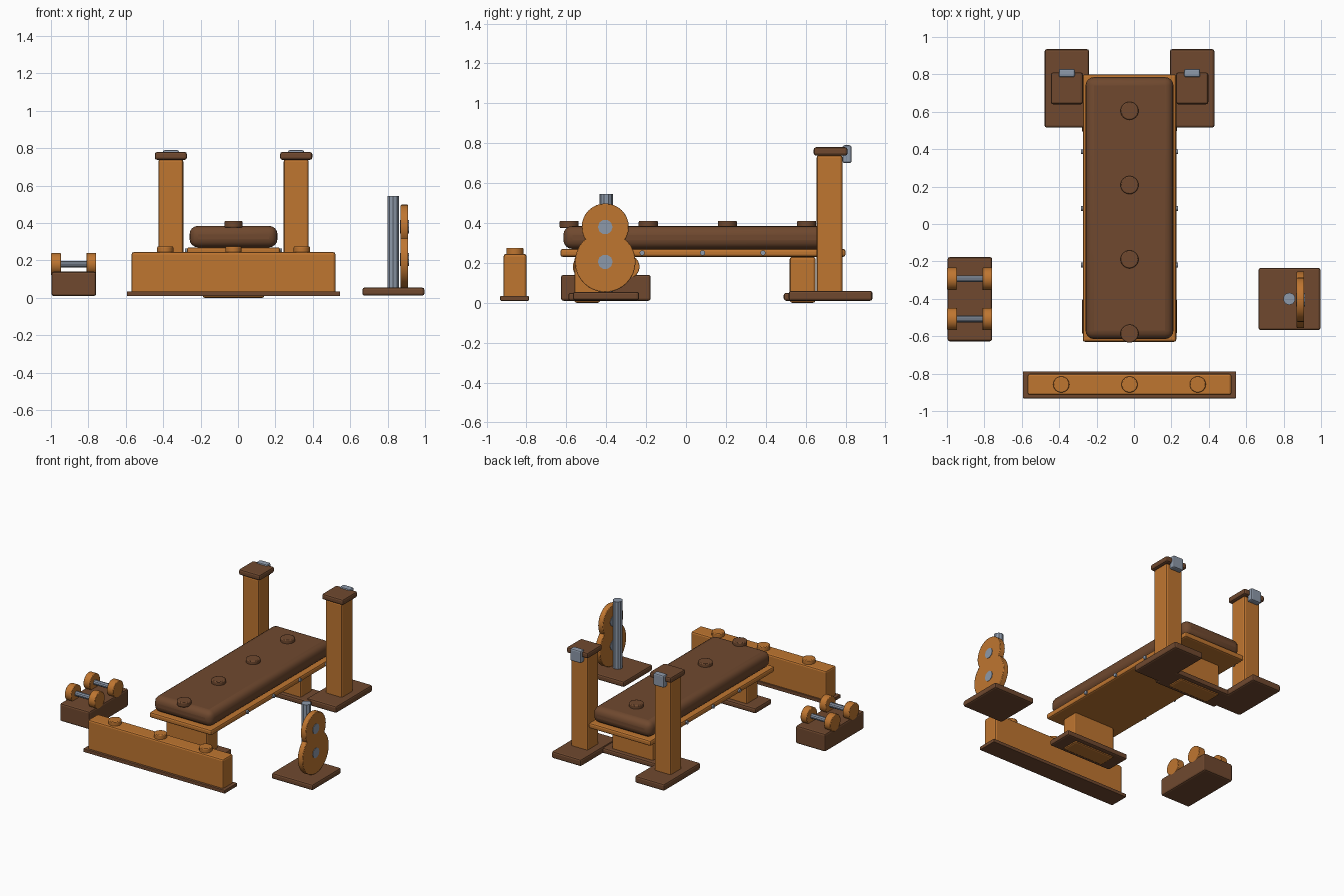
import bpy
from math import pi, radians

cube = bpy.data.objects.get("Cube")
if cube:
    bpy.data.objects.remove(cube, do_unlink=True)


def make_material(name, colour):
    mat = bpy.data.materials.new(name)
    mat.use_nodes = True
    mat.diffuse_color = (*colour, 1)
    mat.node_tree.nodes["Principled BSDF"].inputs["Base Color"].default_value = (*colour, 1)
    return mat


ORANGE = make_material("orange wood", (0.52, 0.18, 0.03))
BROWN = make_material("brown leather", (0.16, 0.066, 0.028))
STEEL = make_material("blue grey steel", (0.27, 0.32, 0.40))


def finish(obj, name, mat, bevel, segments):
    obj.name = name
    obj.data.materials.append(mat)
    if bevel:
        mod = obj.modifiers.new("rounded edges", "BEVEL")
        mod.width = bevel
        mod.segments = segments
        mod.limit_method = "ANGLE"
        mod.angle_limit = radians(50)
    return obj


def box(name, x, y, z, mat, bevel=0.012, segments=2):
    """Box from (low, high) ranges on each axis."""
    bpy.ops.mesh.primitive_cube_add(size=1, location=[sum(r) / 2 for r in (x, y, z)])
    obj = bpy.context.object
    obj.scale = [r[1] - r[0] for r in (x, y, z)]
    bpy.ops.object.transform_apply(location=False, rotation=False, scale=True)
    return finish(obj, name, mat, bevel, segments)


def cylinder(name, centre, radius, length, mat, axis="z", sides=32, bevel=0.0):
    turn = (0, pi / 2, 0) if axis == "x" else (0, 0, 0)
    bpy.ops.mesh.primitive_cylinder_add(vertices=sides, radius=radius, depth=length,
                                        location=centre, rotation=turn)
    obj = finish(bpy.context.object, name, mat, bevel, 2)
    if sides > 16:
        bpy.ops.object.shade_smooth_by_angle(angle=radians(35))
    return obj


def around(centre, half):
    return (centre - half, centre + half)


MID = -0.024  # centre line of the bench

# Bench board and cushion
box("bench_board", around(MID, 0.25), (-0.63, 0.80), (0.23, 0.27), ORANGE)
box("bench_cushion", around(MID, 0.235), (-0.615, 0.785), (0.27, 0.385), BROWN, 0.045, 4)
bpy.ops.object.shade_smooth_by_angle(angle=radians(40))
for i in range(4):
    cylinder("cushion_button", (MID, -0.586 + i * 0.397, 0.393), 0.048, 0.036, BROWN, bevel=0.006)

# Bolts along both edges of the board
for side in (-1, 1):
    for i in range(4):
        cylinder("board_bolt", (MID + side * 0.25, -0.22 + i * 0.303 - 0.0, 0.25),
                 0.013, 0.02, STEEL, "x", 12)

# Bench legs on foot plates
for label, y in (("front", -0.495), ("rear", 0.585)):
    box(label + "_leg", around(MID, 0.165), around(y, 0.065), (0, 0.23), ORANGE)
    box(label + "_foot", around(MID, 0.255), around(y, 0.095), (0.01, 0.05), BROWN)

# Rack uprights with caps and bar hooks
for label, side in (("right", -1), ("left", 1)):
    x = MID + side * 0.335
    box(label + "_rack_foot", around(x, 0.119), (0.515, 0.935), (0.01, 0.06), BROWN)
    box(label + "_rack_post", around(x, 0.067), (0.655, 0.785), (0.04, 0.74), ORANGE)
    box(label + "_rack_cap", around(x, 0.086), (0.64, 0.81), (0.738, 0.78), BROWN)
    box(label + "_rack_hook", around(x, 0.043), (0.785, 0.83), (0.70, 0.79), STEEL, 0.01)

# Long low beam in front of the bench
box("beam", around(MID, 0.545), (-0.915, -0.80), (0.02, 0.245), ORANGE)
box("beam_base", around(MID, 0.57), (-0.932, -0.788), (0.01, 0.035), BROWN, 0.004)
for i in (-1, 0, 1):
    cylinder("beam_stud", (MID + i * 0.365, -0.858, 0.257), 0.043, 0.036, ORANGE, bevel=0.005)

# Dumbbells resting on a block
box("dumbbell_block", (-0.997, -0.758), (-0.627, -0.177), (0.01, 0.14), BROWN)
for y in (-0.293, -0.508):
    cylinder("dumbbell_bar", (-0.878, y, 0.18), 0.018, 0.17, STEEL, "x", 10)
    for x in (-0.973, -0.784):
        cylinder("dumbbell_head", (x, y, 0.18), 0.06, 0.052, ORANGE, "x", 24, 0.004)

# Weight stand with pole and two discs
box("stand_base", (0.665, 0.997), (-0.567, -0.235), (0.012, 0.055), BROWN)
cylinder("stand_pole", (0.83, -0.40, 0.29), 0.033, 0.51, STEEL, sides=10)
for label, z, radius in (("large", 0.205, 0.152), ("small", 0.38, 0.118)):
    cylinder(label + "_disc", (0.89, -0.405, z), radius, 0.04, ORANGE, "x", 32, 0.004)
    cylinder(label + "_disc_hub", (0.89, -0.405, z), 0.037, 0.046, STEEL, "x", 10)
